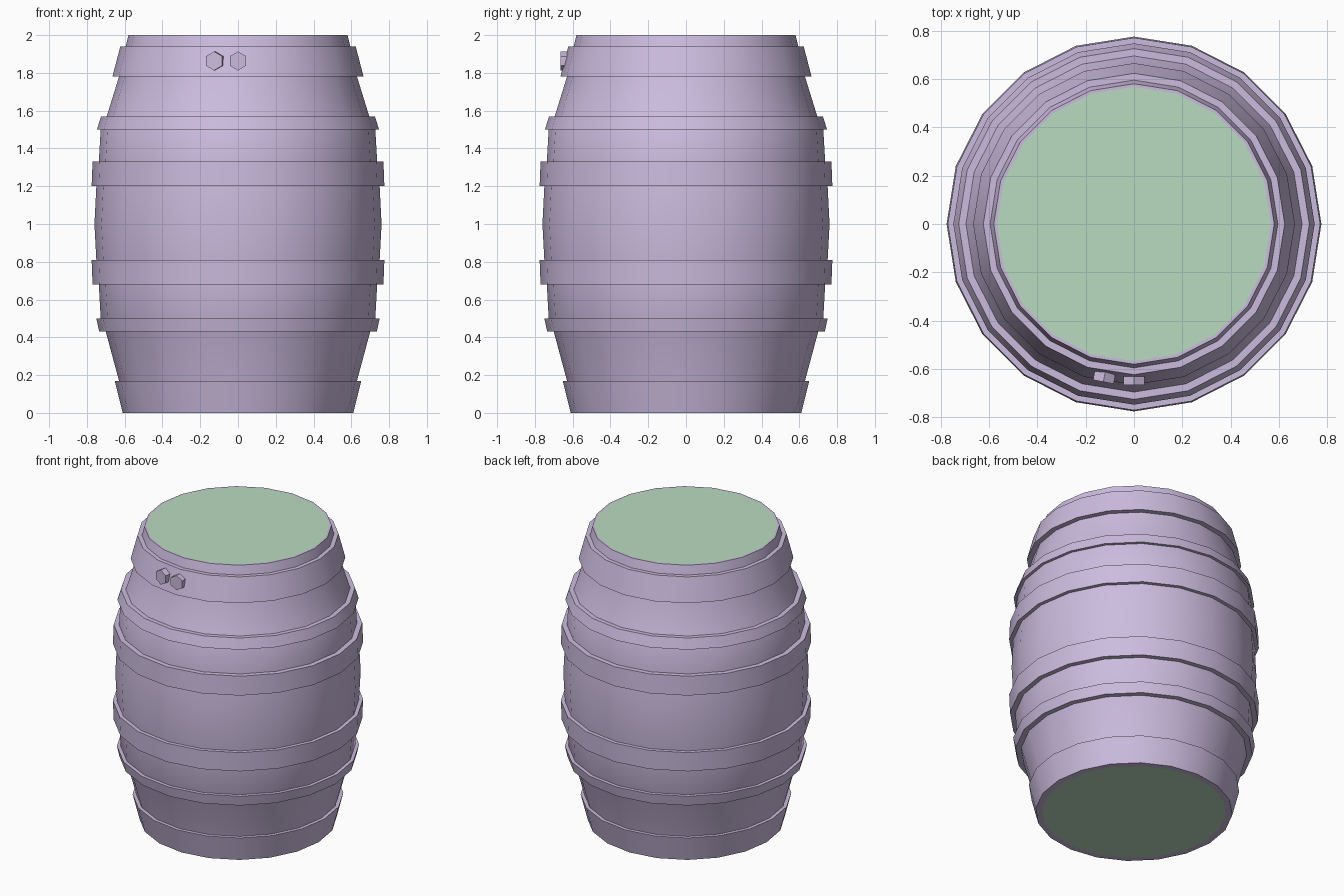
import bpy, bmesh, math
from mathutils import Matrix

if "Cube" in bpy.data.objects:
    bpy.data.objects.remove(bpy.data.objects["Cube"])

SIDES = 20


def material(name, rgb):
    m = bpy.data.materials.new(name)
    m.diffuse_color = (*rgb, 1)
    m.use_nodes = True
    m.node_tree.nodes["Principled BSDF"].inputs["Base Color"].default_value = m.diffuse_color
    return m


LILAC = material("lilac", (0.60, 0.50, 0.73))
GREEN = material("pale_green", (0.49, 0.71, 0.53))


def finish(bm, name, mat, smooth=True):
    me = bpy.data.meshes.new(name)
    bm.to_mesh(me)
    bm.free()
    me.materials.append(mat)
    ob = bpy.data.objects.new(name, me)
    bpy.context.collection.objects.link(ob)
    if smooth:
        bpy.ops.object.select_all(action='DESELECT')
        bpy.context.view_layer.objects.active = ob
        ob.select_set(True)
        bpy.ops.object.shade_smooth_by_angle(angle=math.radians(30))
    return ob


def lathe(name, profile, mat):
    """Spin (radius, z) points, listed bottom to top, around the z axis."""
    bm = bmesh.new()
    rings = []
    for r, z in profile:
        rings.append([bm.verts.new((r * math.cos(i * math.tau / SIDES),
                                    r * math.sin(i * math.tau / SIDES), z))
                      for i in range(SIDES)])
    for a, b in zip(rings, rings[1:]):
        for i in range(SIDES):
            j = (i + 1) % SIDES
            bm.faces.new((a[i], a[j], b[j], b[i]))
    return finish(bm, name, mat)


# Bulging staves with a thin rim at each end
BODY = [(0.57, 0), (0.585, 0), (0.63, 0.17), (0.70, 0.43), (0.727, 0.50),
        (0.737, 0.68), (0.75, 0.81), (0.76, 1.0), (0.75, 1.20),
        (0.737, 1.33), (0.727, 1.50), (0.695, 1.57), (0.63, 1.78),
        (0.595, 1.94), (0.58, 2.0), (0.567, 2.0)]
lathe("barrel_staves", BODY, LILAC)

# Hoops: bottom z, bottom radius, top z, top radius
HOOPS = [(0.0, 0.61, 0.17, 0.653), (0.43, 0.735, 0.50, 0.75),
         (0.68, 0.77, 0.81, 0.775), (1.20, 0.775, 1.33, 0.77),
         (1.50, 0.747, 1.57, 0.725), (1.78, 0.665, 1.94, 0.623)]
for n, (z0, r0, z1, r1) in enumerate(HOOPS):
    lathe(f"hoop_{n + 1}",
          [(r0 - 0.04, z0), (r0, z0), (r1, z1), (r1 - 0.04, z1)], LILAC)

# End lids
for name, r, z in (("bottom_lid", 0.57, 0.0), ("top_lid", 0.567, 2.0)):
    bm = bmesh.new()
    bmesh.ops.create_circle(bm, cap_ends=True, segments=SIDES, radius=r,
                            matrix=Matrix.Translation((0, 0, z)))
    # Turn the lid outward and line its corners up with the rim
    for v in bm.verts:
        a = round(math.atan2(v.co.y, v.co.x) / (math.tau / SIDES)) * math.tau / SIDES
        v.co.x, v.co.y = r * math.cos(a), r * math.sin(a)
    bm.normal_update()
    for f in bm.faces:
        if f.normal.z * (z - 1) < 0:
            f.normal_flip()
    finish(bm, name, GREEN, smooth=False)

# Hexagonal rivets on the top hoop
for n, ang in enumerate((0, -11)):
    bm = bmesh.new()
    bmesh.ops.create_cone(
        bm, cap_ends=True, segments=6, radius1=0.05, radius2=0.05, depth=0.06,
        matrix=Matrix.Rotation(math.radians(ang), 4, 'Z')
        @ Matrix.Translation((0, -0.635, 1.863))
        @ Matrix.Rotation(math.radians(90), 4, 'X'))
    finish(bm, f"rivet_{n + 1}", LILAC, smooth=False)
